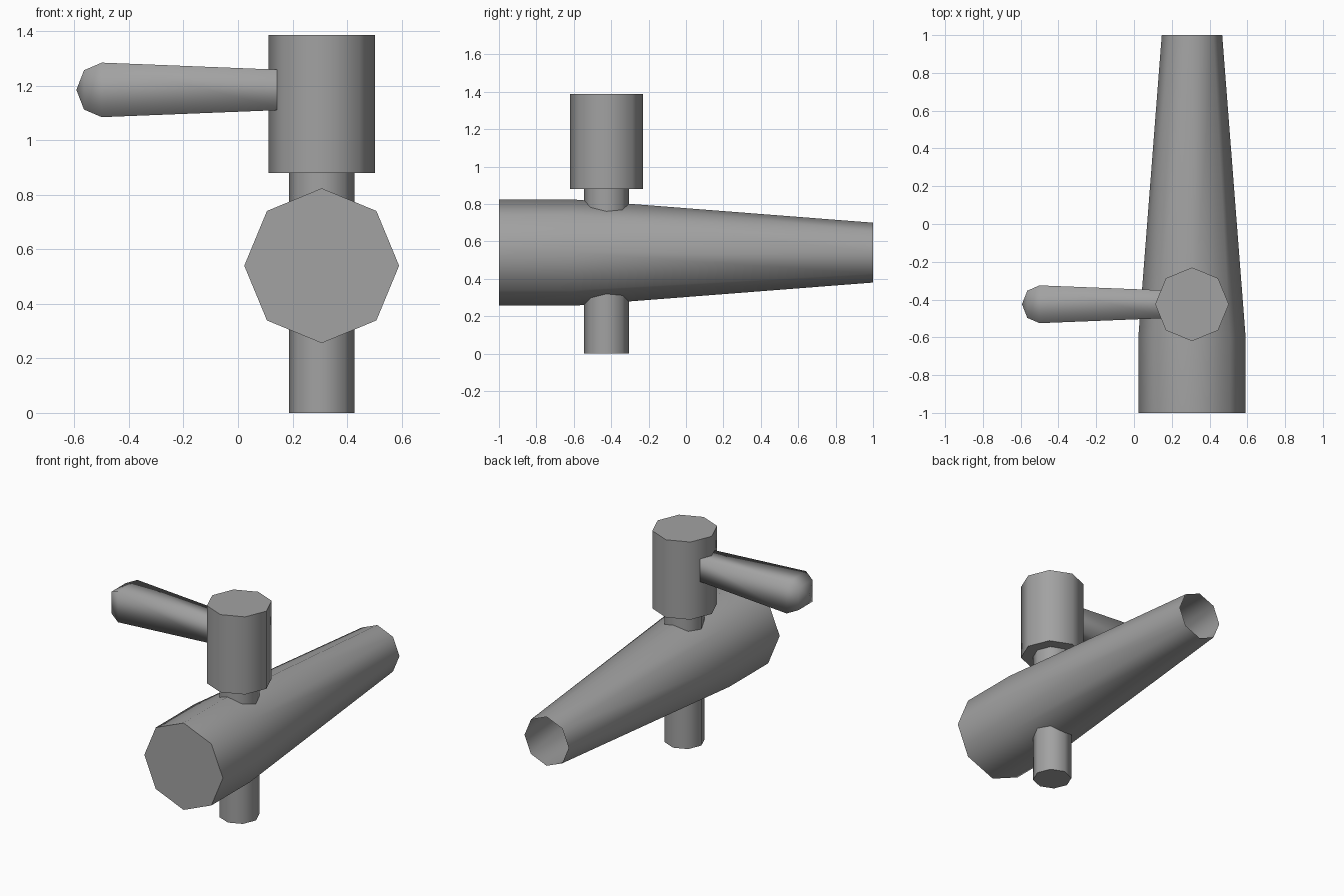
import bpy, bmesh, math
from mathutils import Matrix

cube = bpy.data.objects.get("Cube")
if cube:
    bpy.data.objects.remove(cube, do_unlink=True)

grey = bpy.data.materials.new("mid_grey")
grey.use_nodes = True
colour = (0.36, 0.36, 0.36, 1)
grey.diffuse_color = colour
grey.node_tree.nodes["Principled BSDF"].inputs["Base Color"].default_value = colour

AXIS_X, AXIS_Y = 0.307, -0.425   # shared upright axis of stem and cap


def lathe(name, profile, matrix, sides=8, turn=0.0, start_cap=True, end_cap=True, angle=60):
    """Sweep (radius, distance) rings along local z; radius 0 makes a tip."""
    bm = bmesh.new()
    rings = []
    for radius, dist in profile:
        count = sides if radius > 0 else 1
        rings.append([bm.verts.new((radius * math.cos(turn + math.tau * i / sides),
                                    radius * math.sin(turn + math.tau * i / sides), dist))
                      for i in range(count)])
    for a, b in zip(rings, rings[1:]):
        for i in range(sides):
            j = (i + 1) % sides
            if len(b) == 1:
                bm.faces.new((a[i], a[j], b[0]))
            else:
                bm.faces.new((a[i], a[j], b[j], b[i]))
    if start_cap:
        bm.faces.new(rings[0][::-1])
    if end_cap and len(rings[-1]) > 1:
        bm.faces.new(rings[-1])
    bm.transform(matrix)
    mesh = bpy.data.meshes.new(name)
    bm.to_mesh(mesh)
    bm.free()
    mesh.materials.append(grey)
    obj = bpy.data.objects.new(name, mesh)
    bpy.context.collection.objects.link(obj)
    bpy.ops.object.select_all(action='DESELECT')
    bpy.context.view_layer.objects.active = obj
    obj.select_set(True)
    bpy.ops.object.shade_smooth_by_angle(angle=math.radians(angle))
    return obj


upright = Matrix.Translation((AXIS_X, AXIS_Y, 0))

# Tapered barrel, closed at the front and open at the back
barrel_frame = Matrix.Translation((AXIS_X, 0, 0.54)) @ Matrix.Rotation(-math.pi / 2, 4, 'X')
lathe("barrel", [(0.284, -1), (0.284, -0.6), (0.16, 1)], barrel_frame, end_cap=False)

# Upright stem through the barrel, and the wider cap on it
lathe("stem", [(0.12, 0), (0.12, 0.9)], upright)
lathe("valve_cap", [(0.195, 0.88), (0.195, 1.387)], upright)

# Square, softly shaded lever pointing to -x, widening to a rounded tip
lever_frame = Matrix.Translation((0, AXIS_Y, 1.185)) @ Matrix.Rotation(-math.pi / 2, 4, 'Y')
half_widths = [(0.073, -0.18), (0.1, 0.5), (0.072, 0.565), (0, 0.593)]
lathe("lever", [(h * math.sqrt(2), d) for h, d in half_widths], lever_frame,
      sides=4, turn=math.pi / 4, start_cap=False, angle=120)
